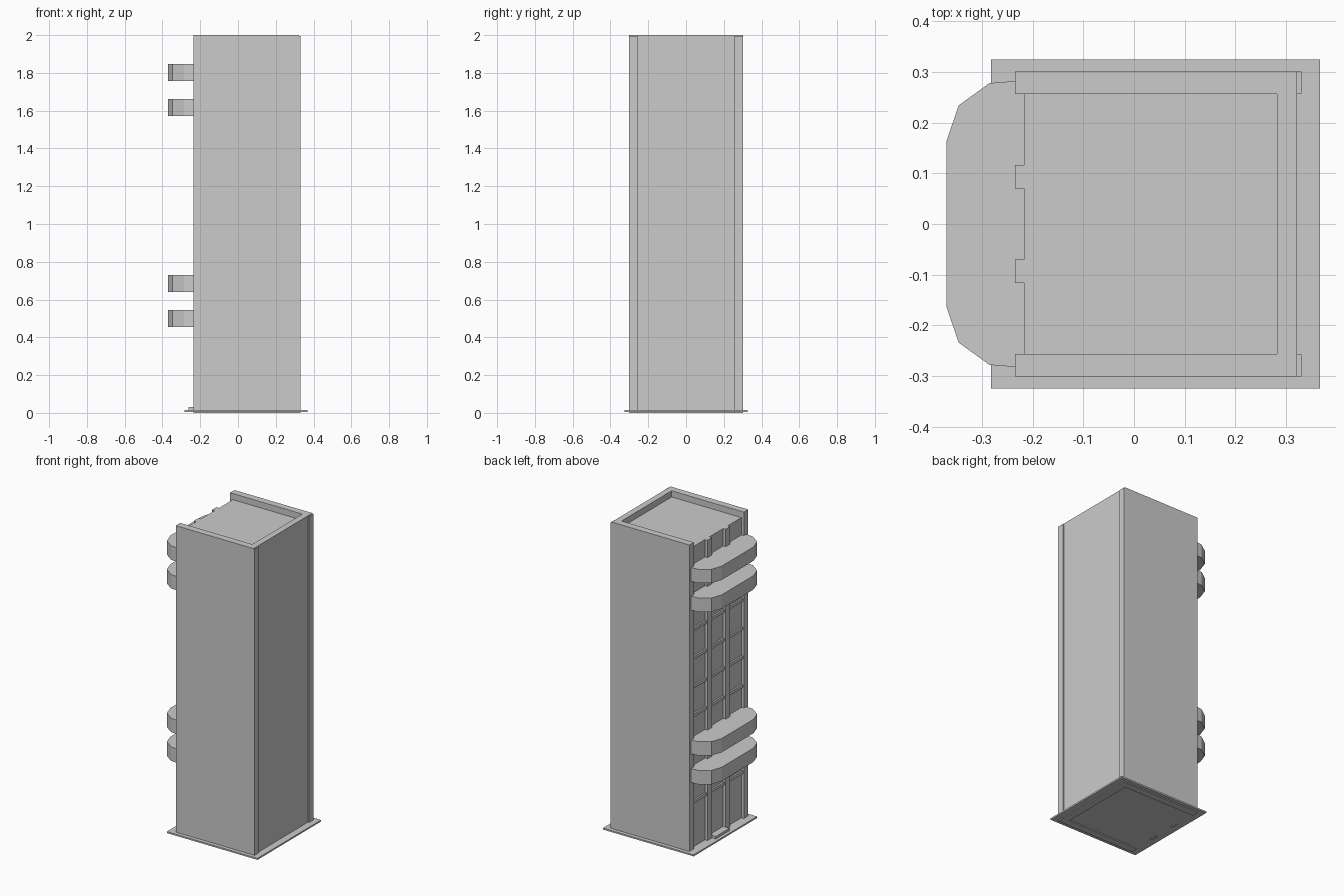
import bpy, bmesh

if "Cube" in bpy.data.objects:
    bpy.data.objects.remove(bpy.data.objects["Cube"])


def prism(name, outline, z0, z1):
    """Extrude a flat outline from z0 up to z1."""
    bm = bmesh.new()
    face = bm.faces.new([bm.verts.new((x, y, z0)) for x, y in outline])
    up = bmesh.ops.extrude_face_region(bm, geom=[face])["geom"]
    bmesh.ops.translate(bm, vec=(0, 0, z1 - z0),
                        verts=[v for v in up if isinstance(v, bmesh.types.BMVert)])
    bmesh.ops.recalc_face_normals(bm, faces=bm.faces)
    mesh = bpy.data.meshes.new(name)
    bm.to_mesh(mesh)
    bm.free()
    obj = bpy.data.objects.new(name, mesh)
    bpy.context.collection.objects.link(obj)
    return obj


def box(name, x0, x1, y0, y1, z0, z1):
    return prism(name, [(x0, y0), (x1, y0), (x1, y1), (x0, y1)], z0, z1)


ROOF = 1.96
FLOOR = 0.186

# pavement slab and doorstep
box("base_slab", -0.282, 0.367, -0.325, 0.325, 0.006, 0.016)
box("doorstep", -0.262, -0.217, -0.07, 0.07, 0.016, 0.032)

# U-shaped outer wall, open to the window side
half = [(-0.235, 0.301), (0.322, 0.301)]
inner = [(0.282, 0.256), (-0.235, 0.256)]
outline = [(-0.235, 0.256), (-0.235, 0.301), (0.322, 0.301), (0.322, -0.301),
           (-0.235, -0.301), (-0.235, -0.256), (0.282, -0.256), (0.282, 0.256)]
prism("outer_walls", outline, 0, 2.0)

# inner block: its top is the sunken roof, its left face the glazing
box("core_and_roof", -0.217, 0.282, -0.256, 0.256, 0.008, ROOF)

# corner strips on the blank side and pilasters on the window side
for side, s in (("back", 1), ("front", -1)):
    a, b = sorted((s * 0.257, s * 0.301))
    box("corner_strip_" + side, 0.322, 0.33, a, b, 0.0, 1.995)
    a, b = sorted((s * 0.07, s * 0.116))
    box("pilaster_" + side, -0.235, -0.217, a, b, 0.0, ROOF)

# horizontal window bars, one per storey, in three bays
for i in range(-1, 8):
    z = 0.5 + FLOOR * i
    for bay, (a, b) in enumerate([(-0.256, -0.116), (-0.07, 0.07), (0.116, 0.256)]):
        box(f"window_bar_{i + 2}_{bay + 1}", -0.228, -0.217, a, b, z - 0.01, z + 0.01)

# rounded balconies, two pairs
edge = [(-0.217, 0.283), (-0.235, 0.282), (-0.285, 0.278), (-0.346, 0.234), (-0.37, 0.163)]
balcony = edge + [(x, -y) for x, y in reversed(edge)]
for n, i in enumerate((0, 1, 6, 7)):
    z = 0.5 + FLOOR * i
    prism(f"balcony_{n + 1}", balcony, z - 0.045, z + 0.045)
